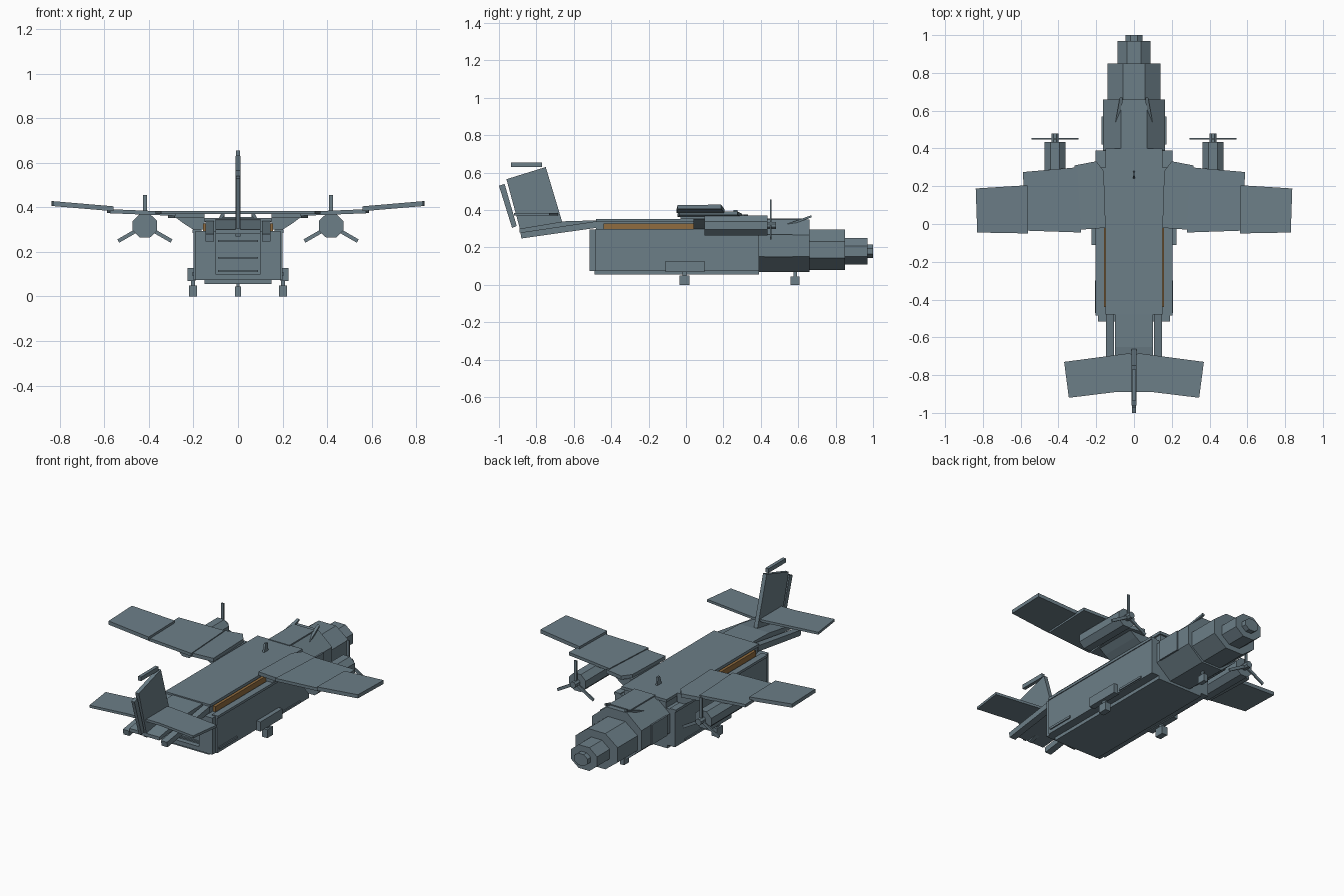
import bpy, bmesh, math
from mathutils import Matrix, Vector

cube = bpy.data.objects.get("Cube")
if cube:
    bpy.data.objects.remove(cube)


def material(name, rgb):
    m = bpy.data.materials.new(name)
    m.use_nodes = True
    col = (*rgb, 1)
    m.diffuse_color = col
    m.node_tree.nodes["Principled BSDF"].inputs["Base Color"].default_value = col
    return m


GREY = material("slate grey", (0.15, 0.21, 0.245))
BROWN = material("brown trim", (0.28, 0.15, 0.05))


def finish(name, bm, mat):
    bmesh.ops.recalc_face_normals(bm, faces=bm.faces)
    me = bpy.data.meshes.new(name)
    bm.to_mesh(me)
    bm.free()
    me.materials.append(mat)
    ob = bpy.data.objects.new(name, me)
    bpy.context.collection.objects.link(ob)
    return ob


def prism(name, lower, upper, mat=GREY):
    """Solid between two matching outlines."""
    bm = bmesh.new()
    a = [bm.verts.new(p) for p in lower]
    b = [bm.verts.new(p) for p in upper]
    bm.faces.new(a)
    bm.faces.new(b)
    for i in range(len(a)):
        j = (i + 1) % len(a)
        bm.faces.new((a[i], a[j], b[j], b[i]))
    return finish(name, bm, mat)


def box(name, x, y, z, mat=GREY):
    def ring(h):
        return [(x[0], y[0], h), (x[1], y[0], h), (x[1], y[1], h), (x[0], y[1], h)]
    return prism(name, ring(z[0]), ring(z[1]), mat)


def slab(name, plan, side, z, slope=0, thick=0.015):
    """Plan outline in x, y whose top rises with x."""
    top = [(side * x, y, z + slope * (x - plan[0][0])) for x, y in plan]
    return prism(name, [(x, y, h - thick) for x, y, h in top], top)


def side_profile(name, pts, x0, x1):
    """Outline in y, z, spanning x0 to x1."""
    return prism(name, [(x0, *p) for p in pts], [(x1, *p) for p in pts])


def octagon(name, cx, y, z, half):
    """Eight-sided tube along y, fitted to a width and a z range."""
    mid, rise = sum(z) / 2, (z[1] - z[0]) / 2
    k = math.tan(math.pi / 8)
    shape = [(1, k), (k, 1), (-k, 1), (-1, k), (-1, -k), (-k, -1), (k, -1), (1, -k)]
    rings = [[(cx + u * half, yy, mid + v * rise) for u, v in shape] for yy in y]
    return prism(name, *rings)


# Cargo hold, floor and roof
box("cargo_hold", (-.2, .2), (-.485, .39), (.075, .295))
box("hold_floor", (-.15, .15), (-.49, .39), (.055, .075))
box("roof_core", (-.14, .14), (-.48, .39), (.295, .335))
box("roof", (-.15, .15), (-.48, .4), (.335, .352))

# Rear frame and loading door
box("rear_sill", (-.19, .19), (-.515, -.485), (.075, .1))
for s in (-1, 1):
    box("rear_post", sorted((s * .1, s * .19)), (-.515, -.485), (.1, .295))
box("rear_lintel", (-.1, .1), (-.515, -.485), (.28, .295))
for z in (.11, .17, .245):
    box("door_rib", (-.09, .09), (-.494, -.485), (z, z + .008))

# Stepped nose
for name, y, z, half in (
        ("cockpit", (.39, .66), (.07, .35), .165),
        ("nose_base", (.66, .85), (.08, .295), .14),
        ("nose_middle", (.85, .97), (.11, .25), .087),
        ("nose_tip", (.97, 1), (.145, .215), .045)):
    octagon(name, 0, y, z, half)
box("cockpit_roof", (-.07, .07), (.39, .63), (.345, .356))

# Tail boom
side_profile("tail_boom", [(-.48, .345), (-.48, .32), (-.89, .28), (-.89, .3), (-.65, .34)], -.1, .1)

# Fin, rudder and cap
side_profile("fin", [(-.66, .33), (-.75, .63), (-.96, .565), (-.88, .27)], -.012, .012)
side_profile("rudder", [(-.905, .315), (-.93, .305), (-1, .53), (-.97, .54)], -.01, .01)
box("fin_cap", (-.01, .01), (-.935, -.77), (.63, .655))

# Nose wheel and dorsal aerial
box("nose_wheel", (-.013, .013), (.56, .608), (0, .045))
box("nose_strut", (-.006, .006), (.575, .593), (.045, .08))
side_profile("aerial", [(.24, .35), (.28, .35), (.275, .4), (.255, .4)], -.006, .006)

for s in (-1, 1):
    def span(a, b):
        return sorted((s * a, s * b))

    # Trim along the gap below the roof, wall step and cockpit side panel
    box("roof_trim", span(.14, .158), (-.44, .28), (.295, .328), BROWN)
    box("wall_cap", span(.165, .205), (-.485, .39), (.285, .3))
    box("wall_rail", span(.2, .207), (-.47, -.3), (.095, .108))
    box("wall_rail_front", span(.2, .207), (.12, .3), (.08, .092))
    box("cockpit_side", span(.16, .172), (.42, .57), (.15, .27))
    # Raised screen panel beside the cockpit roof
    plan = [(.07, .53), (.1, .53), (.075, .67), (.06, .67)]
    rise = [(s * x, y, .31 + (y - .53) * .36) for x, y in plan]
    prism("screen_panel", rise, [(x, y, z + .012) for x, y, z in rise])

    # Tail rails and stabiliser
    side_profile("tail_rail", [(-.48, .34), (-.48, .305), (-.88, .248), (-.885, .28)],
                 s * .107, s * .147)
    slab("stabiliser", [(0, -.69), (.03, -.685), (.37, -.73), (.345, -.92), (.1, -.89), (0, -.89)],
         s, .385)

    # Wing in three panels, with root fairing
    slab("wing_root", [(.15, -.02), (.285, -.03), (.315, .31), (.2, .332), (.16, .28)],
         s, .375, 0, .022)
    slab("wing_middle", [(.28, -.045), (.575, -.035), (.588, .275), (.3, .3)], s, .38, .04, .018)
    slab("wing_outer", [(.56, -.05), (.83, -.045), (.838, .188), (.565, .205)], s, .405, .085, .022)
    fairing = [(.15, .355), (.28, .355), (.24, .325), (.2, .3), (.15, .3)]
    prism("root_fairing", [(s * x, .04, z) for x, z in fairing],
          [(s * x, .3, z) for x, z in fairing])

    # Engine, hub and three blades
    octagon("engine", s * .418, (.1, .435), (.265, .37), .055)
    octagon("propeller_hub", s * .418, (.435, .48), (.3, .336), .018)
    hub = Vector((s * .418, .452, .318))
    for i in range(3):
        bm = bmesh.new()
        turn = Matrix.Rotation(math.tau * i / 3, 4, "Y")
        shape = (Matrix.Translation(hub) @ turn @ Matrix.Translation((0, 0, .07))
                 @ Matrix.Diagonal((.017, .008, .136, 1)))
        bmesh.ops.create_cube(bm, size=1, matrix=shape)
        finish("propeller_blade", bm, GREY)

    # Main gear
    box("gear_pod", span(.19, .226), (-.11, .1), (.07, .127))
    box("main_wheel", span(.184, .22), (-.036, .02), (0, .05))
    box("main_strut", span(.194, .21), (-.02, .004), (.05, .075))
